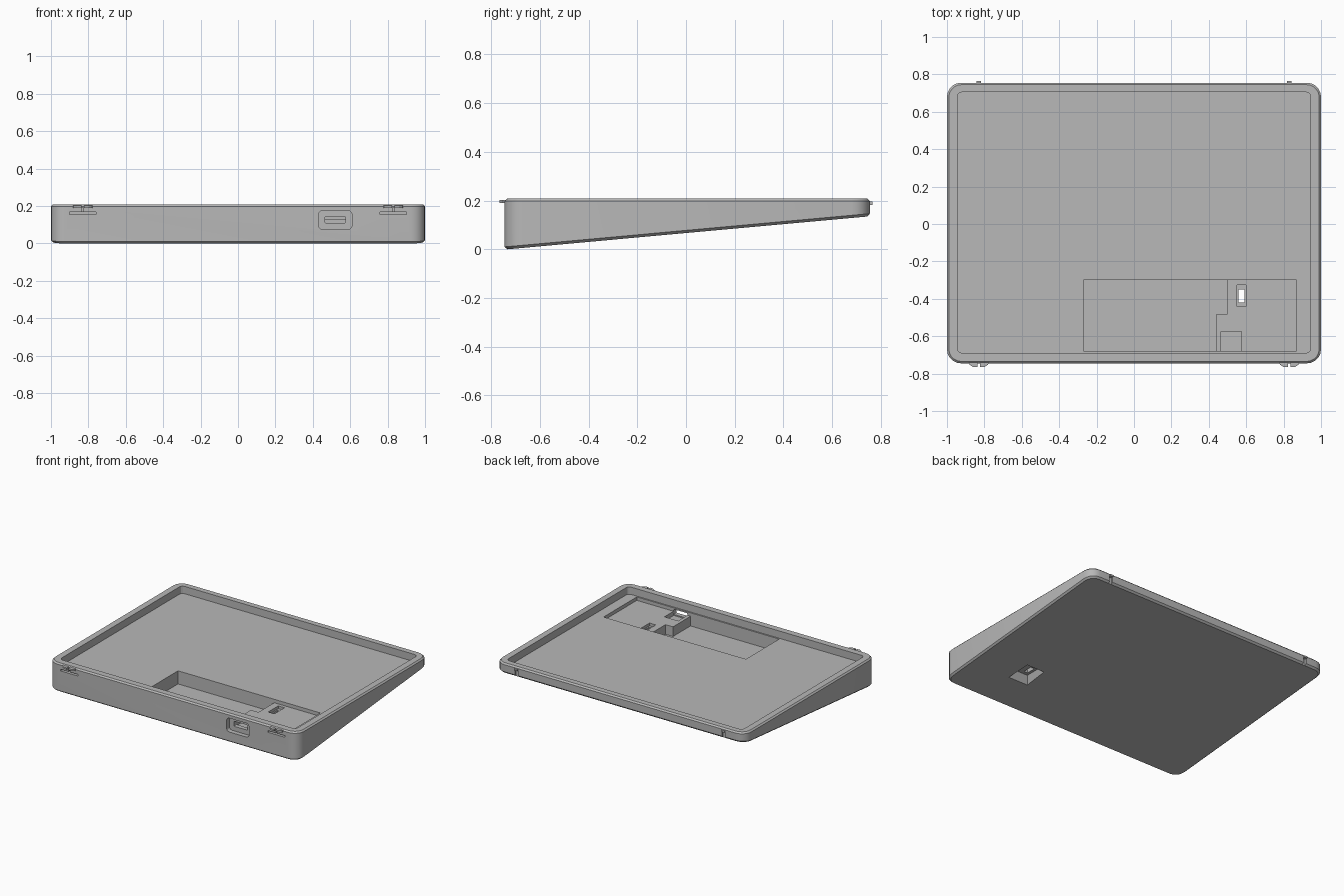
import bpy, bmesh, math

cube = bpy.data.objects.get("Cube")
if cube:
    bpy.data.objects.remove(cube, do_unlink=True)

grey = bpy.data.materials.new("plain_grey")
grey.use_nodes = True
grey.diffuse_color = (0.48, 0.48, 0.48, 1)
grey.node_tree.nodes["Principled BSDF"].inputs["Base Color"].default_value = (0.48, 0.48, 0.48, 1)

TOP, FLOOR = 0.208, 0.155
FRONT, BACK = -0.745, 0.755


def underside(y):
    """Height of the sloping base."""
    return 0.091 * (y + 0.735)


def rounded(x0, x1, y0, y1, r, steps=5):
    """Outline of a rounded rectangle, counter-clockwise."""
    corners = [(x1 - r, y1 - r), (x0 + r, y1 - r), (x0 + r, y0 + r), (x1 - r, y0 + r)]
    points = []
    for i, (cx, cy) in enumerate(corners):
        for k in range(steps + 1):
            a = (i + k / steps) * math.pi / 2
            points.append((cx + r * math.cos(a), cy + r * math.sin(a)))
    return points


def rect(x0, x1, y0, y1):
    return [(x0, y0), (x1, y0), (x1, y1), (x0, y1)]


def loft(name, rings):
    """Closed solid through rings that share a point count."""
    bm = bmesh.new()
    loops = [[bm.verts.new(p) for p in ring] for ring in rings]
    n = len(loops[0])
    for low, high in zip(loops, loops[1:]):
        for i in range(n):
            j = (i + 1) % n
            bm.faces.new((low[i], low[j], high[j], high[i]))
    bm.faces.new(loops[0][::-1])
    bm.faces.new(loops[-1])
    bmesh.ops.recalc_face_normals(bm, faces=bm.faces)
    mesh = bpy.data.meshes.new(name)
    bm.to_mesh(mesh)
    bm.free()
    mesh.materials.append(grey)
    ob = bpy.data.objects.new(name, mesh)
    bpy.context.collection.objects.link(ob)
    return ob


def prism(name, outline, z0, z1):
    return loft(name, [[(x, y, z) for x, y in outline] for z in (z0, z1)])


def front_prism(name, outline, y0, y1):
    """Prism whose outline is drawn in x and z."""
    return loft(name, [[(x, y, z) for x, z in outline] for y in (y0, y1)])


def activate(ob):
    bpy.ops.object.select_all(action="DESELECT")
    ob.select_set(True)
    bpy.context.view_layer.objects.active = ob


def cut(target, cutter):
    activate(target)
    mod = target.modifiers.new("cut", "BOOLEAN")
    mod.operation, mod.solver, mod.object = "DIFFERENCE", "EXACT", cutter
    bpy.ops.object.modifier_apply(modifier=mod.name)
    bpy.data.objects.remove(cutter, do_unlink=True)


# Wedge body with eased lower and upper edges
outer = rounded(-1, 1, FRONT, BACK, 0.075)
lower = rounded(-0.988, 0.988, FRONT + 0.012, BACK - 0.012, 0.065)
upper = rounded(-0.99, 0.99, FRONT + 0.01, BACK - 0.01, 0.067)
tray = loft("tray_body", [
    [(x, y, underside(y)) for x, y in lower],
    [(x, y, underside(y) + 0.011) for x, y in outer],
    [(x, y, TOP - 0.01) for x, y in outer],
    [(x, y, TOP) for x, y in upper],
])

# Wide shallow recess in the top
cut(tray, prism("recess", rounded(-0.945, 0.945, -0.69, 0.705, 0.025, 3), FLOOR, 0.3))

# Component pocket: shallow overall, deep beside the raised L-shaped block
cut(tray, prism("pocket", rect(-0.27, 0.87, -0.68, -0.30), 0.13, 0.25))
deep = [(-0.27, -0.68), (0.44, -0.68), (0.44, -0.48), (0.5, -0.48), (0.5, -0.30), (-0.27, -0.30)]
cut(tray, prism("deep_pocket", deep, 0.06, 0.25))

# Connector notch and the port in the front wall
cut(tray, prism("notch", rect(0.465, 0.575, -0.68, -0.575), 0.1, 0.25))
cut(tray, front_prism("port", rounded(0.43, 0.61, 0.075, 0.175, 0.022, 3), -0.8, -0.712))
cut(tray, front_prism("port_slot", rounded(0.465, 0.575, 0.108, 0.145, 0.008, 2), -0.73, -0.6))

# Switch slot, and the flared recess below it
cut(tray, prism("switch_seat", rect(0.55, 0.6, -0.44, -0.325), 0.11, 0.25))
cut(tray, prism("switch_hole", rect(0.56, 0.59, -0.42, -0.35), -0.1, 0.2))
flare = [(0.075, rect(0.54, 0.65, -0.445, -0.315)), (-0.03, rect(0.49, 0.70, -0.505, -0.255))]
cut(tray, loft("flare", [[(x, y, z) for x, y in ring] for z, ring in flare]))

# Clip slits at the front and grooves at the back
for side in (-1, 1):
    c = 0.83 * side
    cut(tray, prism("slit", rect(c - 0.07, c + 0.07, -0.8, -0.71), 0.156, 0.168))
    cut(tray, prism("gap", rect(c - 0.005, c + 0.005, -0.8, -0.725), 0.16, 0.192))
    cut(tray, prism("groove", rect(c - 0.012, c + 0.012, BACK - 0.012, 0.8), 0.1, 0.185))

activate(tray)
bpy.ops.object.shade_smooth_by_angle(angle=math.radians(25))

# Split front clips and small back tabs
for side, word in ((-1, "right"), (1, "left")):
    c = 0.83 * side
    for half in (-1, 1):
        outline = [(c + half * x, y) for x, y in
                   ((0.006, -0.735), (0.055, -0.735), (0.05, -0.752), (0.03, -0.765), (0.006, -0.765))]
        end = "inner" if half != side else "outer"
        prism(f"{word}_front_clip_{end}", outline, 0.19, 0.202)
    prism(f"{word}_back_tab", rect(c - 0.012, c + 0.012, 0.74, 0.765), 0.183, 0.196)
